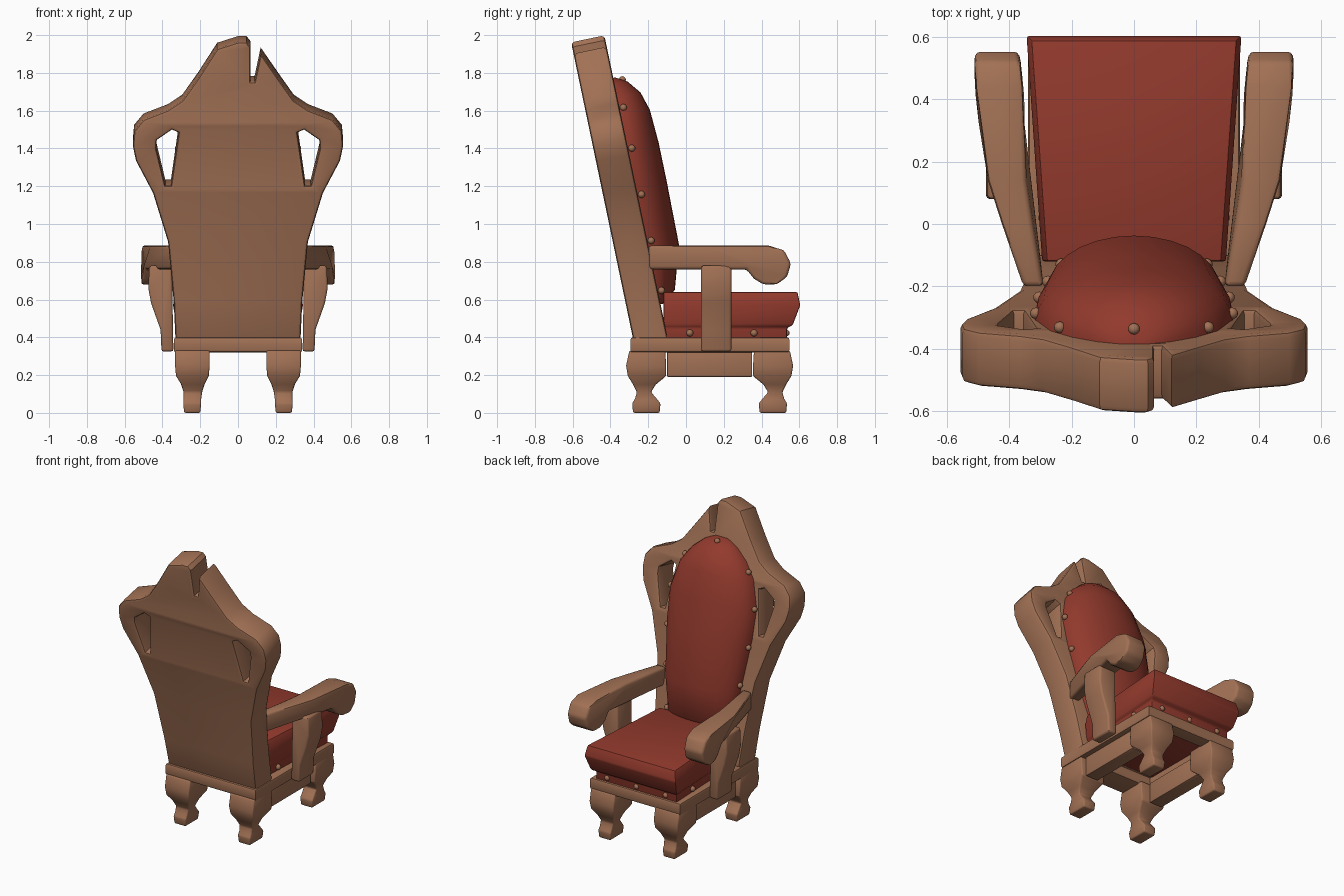
import bpy, bmesh, math
from mathutils import Matrix, Vector

if "Cube" in bpy.data.objects:
    bpy.data.objects.remove(bpy.data.objects["Cube"])


def material(name, rgb):
    m = bpy.data.materials.new(name)
    m.use_nodes = True
    m.diffuse_color = (*rgb, 1)
    m.node_tree.nodes["Principled BSDF"].inputs["Base Color"].default_value = (*rgb, 1)
    return m


WOOD = material("carved wood", (0.36, 0.165, 0.09))
RED = material("red upholstery", (0.29, 0.042, 0.026))

# Leaning frame of the backrest: local x = side, y = up the slab, z = backwards
TILT = math.radians(11.8)
LEAN = Matrix.Translation((0, -0.19, 0.4)) @ Matrix.Rotation(math.pi / 2 + TILT, 4, 'X')
FACE = 0.09


def smooth(obj, angle=35):
    bpy.ops.object.select_all(action='DESELECT')
    obj.select_set(True)
    bpy.context.view_layer.objects.active = obj
    bpy.ops.object.shade_smooth_by_angle(angle=math.radians(angle))


def finish(name, bm, mat, bevel=0.0, angle=35):
    bmesh.ops.recalc_face_normals(bm, faces=bm.faces)
    if bevel:
        edges = [e for e in bm.edges if e.calc_face_angle(0) > math.radians(28)]
        bmesh.ops.bevel(bm, geom=edges, offset=bevel, segments=2, profile=0.5,
                        affect='EDGES', clamp_overlap=True)
    mesh = bpy.data.meshes.new(name)
    bm.to_mesh(mesh)
    bm.free()
    mesh.materials.append(mat)
    obj = bpy.data.objects.new(name, mesh)
    bpy.context.collection.objects.link(obj)
    smooth(obj, angle)
    return obj


def loft(name, rings, mat, bevel=0.0, angle=35):
    bm = bmesh.new()
    loops = [[bm.verts.new(p) for p in ring] for ring in rings]
    n = len(loops[0])
    for a, b in zip(loops, loops[1:]):
        for i in range(n):
            j = (i + 1) % n
            bm.faces.new((a[i], a[j], b[j], b[i]))
    bm.faces.new(loops[0])
    bm.faces.new(loops[-1])
    return finish(name, bm, mat, bevel, angle)


def panel(name, outlines, half, bevel, matrix, mat):
    """Flat outline with holes, thickened and rounded."""
    cu = bpy.data.curves.new(name, 'CURVE')
    cu.dimensions = '2D'
    cu.fill_mode = 'BOTH'
    cu.extrude, cu.bevel_depth, cu.offset = half - bevel, bevel, -bevel
    cu.bevel_resolution = 1
    for pts in outlines:
        s = cu.splines.new('POLY')
        s.points.add(len(pts) - 1)
        for p, (x, y) in zip(s.points, pts):
            p.co = (x, y, 0, 1)
        s.use_cyclic_u = True
    temp = bpy.data.objects.new(name, cu)
    mesh = bpy.data.meshes.new_from_object(temp)
    bpy.data.objects.remove(temp)
    bm = bmesh.new()
    bm.from_mesh(mesh)
    bpy.data.meshes.remove(mesh)
    bmesh.ops.remove_doubles(bm, verts=bm.verts, dist=0.0005)
    bm.transform(matrix)
    return finish(name, bm, mat)


def interp(table, t):
    for a, b in zip(table, table[1:]):
        if t <= b[0]:
            f = max(0, (t - a[0]) / (b[0] - a[0]))
            return [p + (q - p) * f for p, q in zip(a, b)]
    return table[-1]


def rect(x0, x1, y0, y1):
    return [(x0, y0), (x1, y0), (x1, y1), (x0, y1)]


# Backrest board: split crown on one side, two cut-out windows
side = [(0.33, 0.38), (0.34, 0.6), (0.37, 0.92), (0.45, 1.18), (0.54, 1.35), (0.557, 1.43),
        (0.55, 1.51), (0.5, 1.57), (0.37, 1.62), (0.295, 1.67), (0.21, 1.79)]
crown = [(0.12, 1.92), (0.088, 1.77), (0.065, 1.77), (0.065, 1.955), (0.045, 1.98),
         (0.0, 1.98), (-0.11, 1.945)]
window = [(0.315, 1.5), (0.35, 1.515), (0.43, 1.46), (0.433, 1.42), (0.385, 1.22), (0.355, 1.22)]


def up_slab(pts, sx=1):
    return [(x * sx, (z - 0.4) / math.cos(TILT)) for x, z in pts]


outline = side + crown + [(-x, z) for x, z in reversed(side)]
panel("backrest_board", [up_slab(outline), up_slab(window), up_slab(window, -1)],
      FACE, 0.018, LEAN, WOOD)

# Padded back cushion: height up the slab, half width, puff depth
pad = [(0.16, 0.2, 0.02), (0.22, 0.235, 0.09), (0.45, 0.275, 0.16), (0.8, 0.315, 0.165),
       (1.0, 0.32, 0.165), (1.18, 0.27, 0.155), (1.28, 0.2, 0.125), (1.35, 0.12, 0.07),
       (1.385, 0.05, 0.01)]
STEPS = 14
rings = []
for v, w, puff in pad:
    arc = [math.pi * i / STEPS for i in range(STEPS + 1)]
    rings.append([LEAN @ Vector((w * math.cos(a), v, -FACE + 0.01 - (puff + 0.01) * math.sin(a)))
                  for a in arc])
loft("back_cushion", rings, RED, angle=60)

# Seat cushion: height, half width at back and front, front edge
seat = [(0.39, 0.28, 0.305, 0.535), (0.45, 0.28, 0.305, 0.535), (0.465, 0.285, 0.325, 0.565),
        (0.57, 0.295, 0.345, 0.605), (0.64, 0.28, 0.33, 0.59)]
loft("seat_cushion", [[(-b, -0.12, z), (b, -0.12, z), (f, y, z), (-f, y, z)]
                      for z, b, f, y in seat], RED, 0.02)


# Upholstery studs
def stud(name, co):
    bm = bmesh.new()
    bmesh.ops.create_icosphere(bm, subdivisions=2, radius=0.019, matrix=Matrix.Translation(co))
    finish(name, bm, WOOD)


stud("back_stud_top", LEAN @ Vector((0, 1.365, -FACE - 0.045)))
for sx in (-1, 1):
    for v in (0.23, 0.5, 0.75, 1.0, 1.22):
        w = interp(pad, v)[1]
        stud("back_stud", LEAN @ Vector((sx * w * 0.985, v, -FACE - 0.02)))
    for y in (0.02, 0.36):
        stud("seat_side_stud", (sx * (0.283 + 0.038 * (y + 0.12)), y, 0.423))
for x in (-0.22, 0, 0.22):
    stud("seat_front_stud", (x, 0.53, 0.423))

# Open seat frame
panel("seat_frame", [rect(-0.34, 0.34, -0.295, 0.548), rect(-0.24, 0.24, -0.13, 0.45)],
      0.04, 0.014, Matrix.Translation((0, 0, 0.36)), WOOD)

# Curved legs: height, inner and outer x, rear and forward y of a back leg
leg = [(0.0, 0.2, 0.285, -0.28, -0.14), (0.05, 0.195, 0.29, -0.285, -0.135),
       (0.075, 0.195, 0.288, -0.27, -0.155), (0.11, 0.19, 0.288, -0.26, -0.185),
       (0.15, 0.178, 0.3, -0.28, -0.16), (0.195, 0.155, 0.328, -0.308, -0.105),
       (0.25, 0.15, 0.333, -0.317, -0.105), (0.33, 0.15, 0.333, -0.3, -0.11)]
MID = 0.125
# Arm profile seen from the side, and its inner and outer edge along y
arm = [(-0.2, 0.76), (0.32, 0.76), (0.36, 0.71), (0.41, 0.68), (0.48, 0.68), (0.535, 0.72),
       (0.556, 0.79), (0.52, 0.86), (0.44, 0.885), (0.14, 0.885), (0.0, 0.885), (-0.2, 0.885)]
span = [(-0.2, 0.29, 0.355), (0.0, 0.325, 0.425), (0.14, 0.345, 0.47), (0.48, 0.355, 0.518),
        (0.56, 0.372, 0.508)]
post = [(0.342, 0.325), (0.405, 0.325), (0.41, 0.44), (0.46, 0.58), (0.475, 0.66), (0.47, 0.78),
        (0.35, 0.78)]

for sx, label in ((1, "left"), (-1, "right")):
    for sy, end in ((1, "back"), (-1, "front")):
        loft(f"{end}_leg_{label}",
             [[(sx * x, MID + sy * (y - MID), z) for x, y in rect(*r)] for z, *r in leg],
             WOOD, 0.008, 50)
    loft(f"side_apron_{label}",
         [[(sx * x, y, z) for x, y in rect(0.21, 0.305, -0.1, 0.35)] for z in (0.19, 0.33)],
         WOOD, 0.006)
    loft(f"armrest_{label}",
         [[(sx * interp(span, y)[k], y, z) for y, z in arm] for k in (1, 2)], WOOD, 0.016, 45)
    loft(f"arm_post_{label}",
         [[(sx * x, y, z) for x, z in post] for y in (0.08, 0.24)], WOOD, 0.012, 45)
